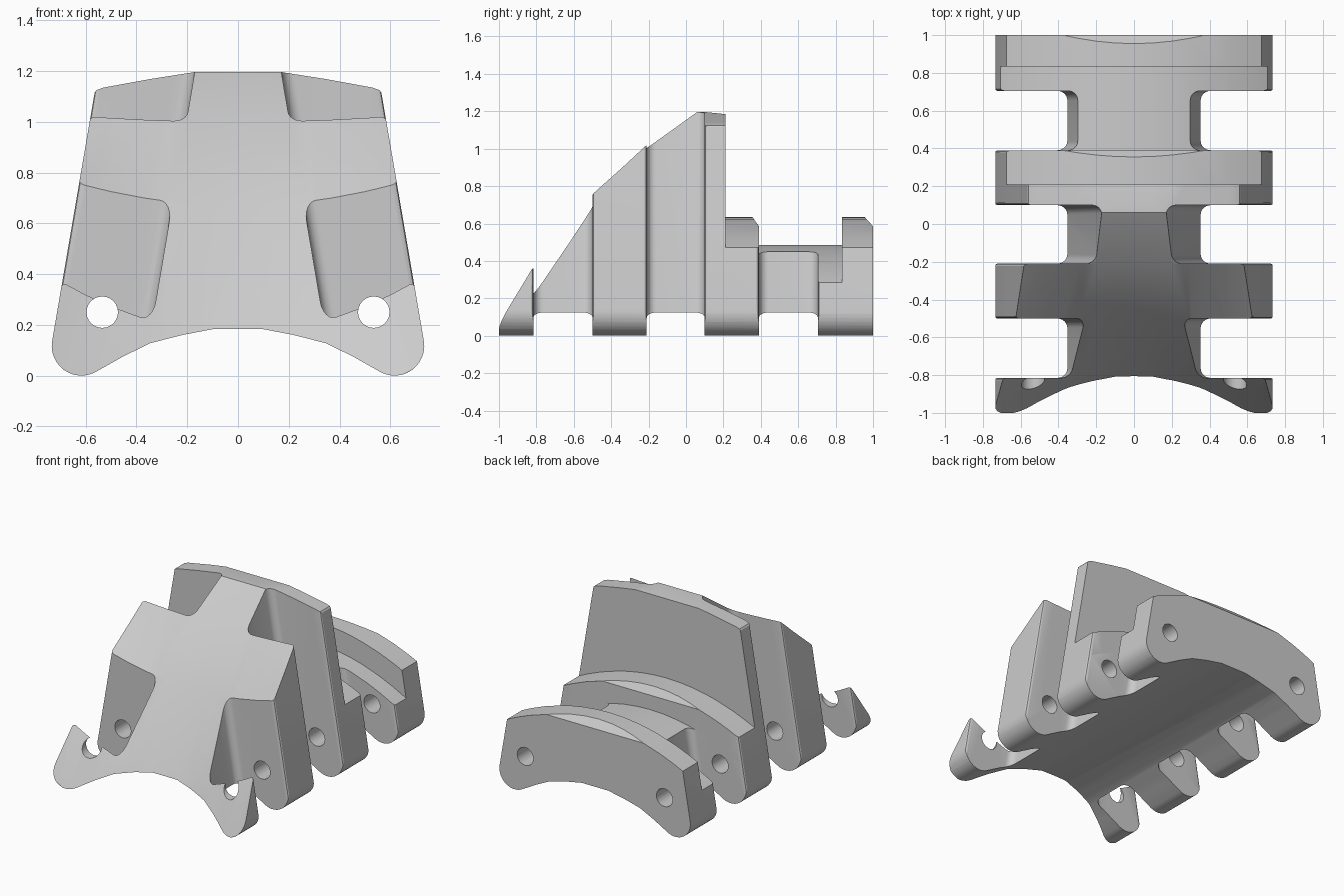
import bpy, bmesh, math

if "Cube" in bpy.data.objects:
    bpy.data.objects.remove(bpy.data.objects["Cube"], do_unlink=True)

grey = bpy.data.materials.new("light_grey")
grey.use_nodes = True
COL = (0.6, 0.6, 0.6, 1)
grey.diffuse_color = COL
grey.node_tree.nodes["Principled BSDF"].inputs["Base Color"].default_value = COL


def loft(name, sections):
    """Closed solid through a list of equally long 3D loops."""
    bm = bmesh.new()
    rings = [[bm.verts.new(p) for p in s] for s in sections]
    n = len(rings[0])
    for a, b in zip(rings, rings[1:]):
        for i in range(n):
            j = (i + 1) % n
            bm.faces.new((a[i], a[j], b[j], b[i]))
    bm.faces.new(rings[0])
    bm.faces.new(rings[-1])
    bmesh.ops.triangulate(bm, faces=bm.faces[:])
    bmesh.ops.recalc_face_normals(bm, faces=bm.faces[:])
    me = bpy.data.meshes.new(name)
    bm.to_mesh(me)
    bm.free()
    ob = bpy.data.objects.new(name, me)
    bpy.context.collection.objects.link(ob)
    me.materials.append(grey)
    return ob


def combine(target, cutter, operation):
    """Apply a boolean and discard the cutter."""
    m = target.modifiers.new("cut", 'BOOLEAN')
    m.operation, m.object, m.solver = operation, cutter, 'EXACT'
    bpy.context.view_layer.objects.active = target
    bpy.ops.object.modifier_apply(modifier=m.name)
    bpy.data.objects.remove(cutter, do_unlink=True)


def arc(cx, cy, r, a0, a1, n):
    return [(cx + r * math.cos(math.radians(a0 + (a1 - a0) * i / n)),
             cy + r * math.sin(math.radians(a0 + (a1 - a0) * i / n))) for i in range(n + 1)]


# Cross-section: arched belly, rounded feet, leaning sides and low crowned roof
half = [(0.1, 0.183), (0.22, 0.16), (0.345, 0.128), (0.45, 0.077)]
half += arc(0.617, 0.117, 0.117, -117, 10, 12)
half += [(0.565, 1.115), (0.558, 1.125), (0.53, 1.135), (0.35, 1.168), (0.165, 1.197)]
outline = half + [(-x, z) for x, z in reversed(half)]
body = loft("ribbed_body", [[(x, y, z) for x, z in outline] for y in (-1.2, 1.2)])


# Lengthwise envelope: flared sloping nose, tall wall, arched rear steps
def side_profile(x):
    q = x * x
    rib = 0.635 - 0.36 * q      # arched rib top
    shelf = 0.485 - 0.40 * q    # arched deck between ribs
    drop = 0.635 - rib
    top = min(rib, 0.585)       # chamfered rear edge of a rib
    return [(-1.0, -0.3), (-1.0, -0.17 + 0.42 * q), (-0.82, 0.16 + 0.42 * q),
            (-0.5, 0.67 + 0.22 * q), (-0.21, 1.0 + 0.06 * q), (0.065, 1.2),
            (0.21, 1.185), (0.21, rib),
            (min(0.355 + 0.7 * drop, 0.389), rib), (0.39, top),
            (0.39, shelf), (0.835, shelf), (0.835, rib),
            (min(0.955 + 0.9 * drop, 0.999), rib), (1.0, top), (1.0, -0.3)]


steps = [0.1, 0.2, 0.29, 0.373, 0.5, 0.6, 0.68, 0.8]
stations = [-x for x in reversed(steps)] + [0] + steps
envelope = loft("envelope", [[(x, y, z) for y, z in side_profile(x)] for x in stations])
combine(body, envelope, 'INTERSECT')

# Side slots leaning parallel to the sides, with rounded inner corners and eased mouths
LEAN, INNER, OUTER, R = 0.17, 0.374, 0.757, 0.05
for y0, y1 in ((-0.815, -0.5), (-0.21, 0.1), (0.39, 0.705)):
    plan = [(1.0, y0 - 0.015), (OUTER, y0 - 0.015), (OUTER - 0.006, y0 - 0.005), (OUTER - 0.02, y0)]
    plan += arc(INNER + R, y0 + R, R, 270, 180, 6)
    plan += arc(INNER + R, y1 - R, R, 180, 90, 6)
    plan += [(OUTER - 0.02, y1), (OUTER - 0.006, y1 + 0.005), (OUTER, y1 + 0.015), (1.0, y1 + 0.015)]
    for s in (-1, 1):
        slot = loft("slot_cutter", [[(s * (u - LEAN * z), y, z) for u, y in plan]
                                    for z in (-0.2, 1.4)])
        combine(body, slot, 'DIFFERENCE')

# Rod holes running through every rib
for s in (-1, 1):
    ring = arc(s * 0.535, 0.25, 0.062, 0, 345, 23)
    hole = loft("hole_cutter", [[(x, y, z) for x, z in ring] for y in (-1.3, 1.3)])
    combine(body, hole, 'DIFFERENCE')

# Smooth curved areas, crisp edges elsewhere
bpy.ops.object.select_all(action='DESELECT')
body.select_set(True)
bpy.context.view_layer.objects.active = body
bpy.ops.object.shade_smooth_by_angle(angle=math.radians(25))
